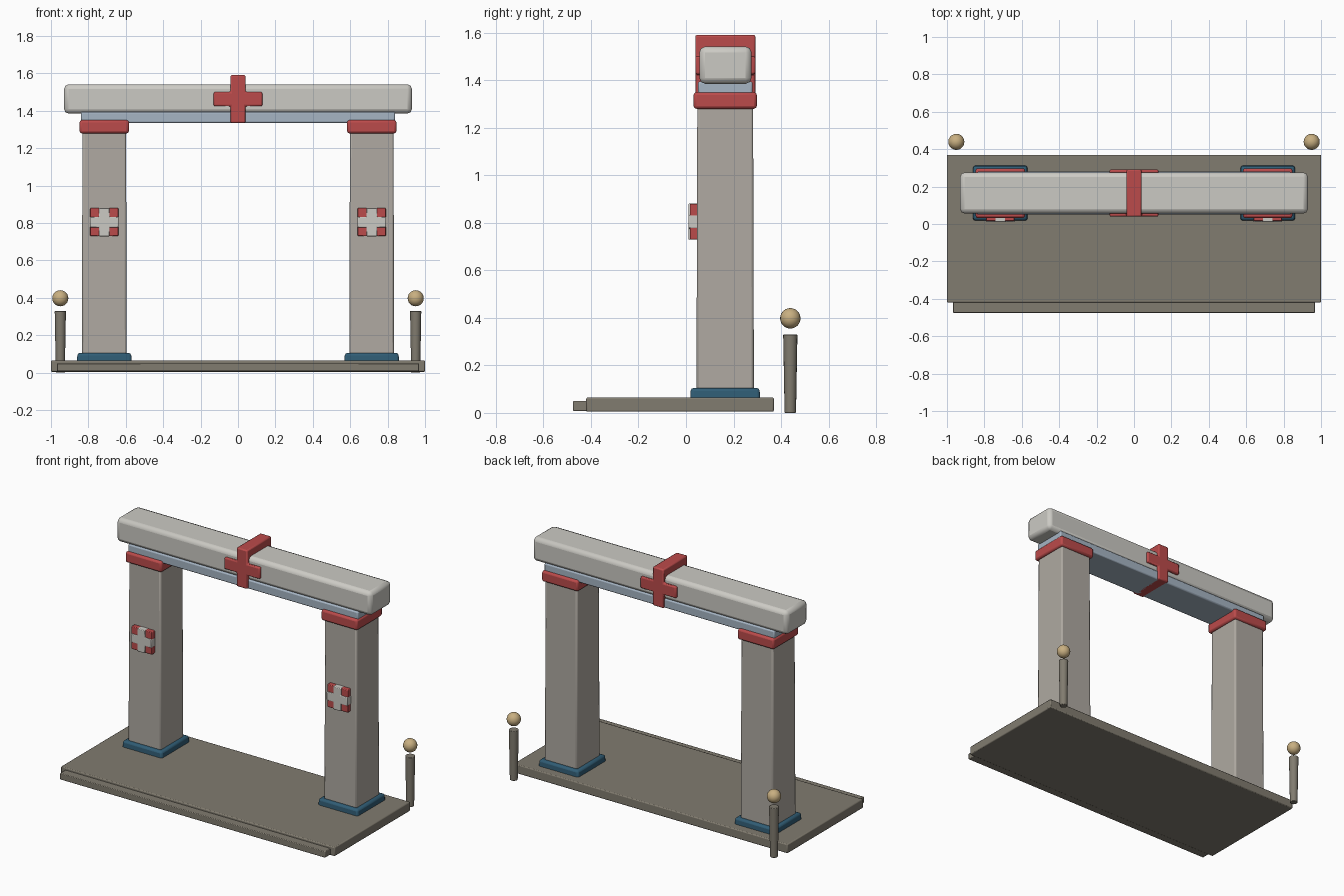
import bpy, bmesh
from mathutils import Matrix, Vector

if "Cube" in bpy.data.objects:
    bpy.data.objects.remove(bpy.data.objects["Cube"])

def mat(name, rgb):
    m = bpy.data.materials.new(name)
    m.diffuse_color = (*rgb, 1)
    m.use_nodes = True
    m.node_tree.nodes["Principled BSDF"].inputs["Base Color"].default_value = m.diffuse_color
    return m

STONE = mat("stone", (0.22, 0.20, 0.16))
PILLAR = mat("pillar_stone", (0.43, 0.40, 0.36))
PALE = mat("pale_stone", (0.60, 0.59, 0.55))
RED = mat("red", (0.50, 0.07, 0.07))
BLUE = mat("dark_blue", (0.03, 0.11, 0.18))
STEEL = mat("blue_grey", (0.38, 0.46, 0.55))
SAND = mat("sand", (0.58, 0.43, 0.22))

def finish(name, bm, material, bevel=0, mirror=False):
    me = bpy.data.meshes.new(name)
    bm.to_mesh(me)
    bm.free()
    me.materials.append(material)
    ob = bpy.data.objects.new(name, me)
    bpy.context.collection.objects.link(ob)
    bpy.ops.object.select_all(action='DESELECT')
    bpy.context.view_layer.objects.active = ob
    ob.select_set(True)
    bpy.ops.object.shade_smooth_by_angle(angle=0.6)
    if bevel:
        b = ob.modifiers.new("Bevel", 'BEVEL')
        b.width, b.segments = bevel, 2
    if mirror:
        ob.modifiers.new("Mirror", 'MIRROR').use_axis[0] = True
    return ob

def add_box(bm, x, y, z, top=1.0):
    """Box from (min, max) ranges, with the top face scaled for a taper."""
    c = Vector(((x[0] + x[1]) / 2, (y[0] + y[1]) / 2, (z[0] + z[1]) / 2))
    size = Vector((x[1] - x[0], y[1] - y[0], z[1] - z[0]))
    for v in bmesh.ops.create_cube(bm, size=1)['verts']:
        k = top if v.co.z > 0 else 1
        v.co = c + Vector((v.co.x * size.x * k, v.co.y * size.y * k, v.co.z * size.z))

def box(name, material, x, y, z, bevel=0.006, top=1.0, mirror=False):
    bm = bmesh.new()
    add_box(bm, x, y, z, top)
    return finish(name, bm, material, bevel, mirror)

def cross(name, material, cx, cz, arm, bar, y, bevel, mirror=False):
    """Cross-shaped prism: arm = half lengths (x, z), bar = half thicknesses (x, z)."""
    bm = bmesh.new()
    a, b = arm
    p, q = bar
    outline = [(p, b), (p, q), (a, q), (a, -q), (p, -q), (p, -b),
               (-p, -b), (-p, -q), (-a, -q), (-a, q), (-p, q), (-p, b)]
    face = bm.faces.new([bm.verts.new((cx + u, y[0], cz + w)) for u, w in outline])
    ext = bmesh.ops.extrude_face_region(bm, geom=[face])['geom']
    bmesh.ops.translate(bm, vec=(0, y[1] - y[0], 0),
                        verts=[g for g in ext if isinstance(g, bmesh.types.BMVert)])
    bmesh.ops.recalc_face_normals(bm, faces=bm.faces)
    return finish(name, bm, material, bevel, mirror)

# platform and front step
box("platform", STONE, (-1, 1), (-0.42, 0.37), (0.005, 0.065))
box("front_step", STONE, (-0.968, 0.968), (-0.475, -0.40), (0.008, 0.05), 0.004)

# pillars with feet and capitals
box("pillar_foot", BLUE, (0.567, 0.863), (0.016, 0.314), (0.02, 0.105), 0.012, 0.97, True)
box("pillar", PILLAR, (0.595, 0.835), (0.044, 0.286), (0.06, 1.30), 0.01, 0.97, True)
box("pillar_capital", RED, (0.583, 0.847), (0.032, 0.298), (1.28, 1.35), 0.012, 1.0, True)

# lintel and roof beam
box("lintel", STEEL, (-0.84, 0.84), (0.05, 0.28), (1.335, 1.395), 0.008)
box("roof_beam", PALE, (-0.93, 0.93), (0.056, 0.276), (1.385, 1.542), 0.025)

# cross wrapped around the beam
cross("beam_cross", RED, 0, 1.463, (0.13, 0.128), (0.04, 0.038), (0.039, 0.292), 0.008)

# plaques on the pillars
box("pillar_plaque", RED, (0.64, 0.79), (0.016, 0.06), (0.73, 0.88), 0.004, 1.0, True)
cross("plaque_cross", PALE, 0.715, 0.805, (0.076, 0.076), (0.028, 0.028), (0.01, 0.06), 0.004, True)

# bollards with ball tops behind the platform
bm = bmesh.new()
bmesh.ops.create_cone(bm, cap_ends=True, segments=16, radius1=0.024, radius2=0.03,
                      depth=0.33, matrix=Matrix.Translation((0.95, 0.439, 0.165)))
finish("bollard", bm, STONE, 0.003, True)
bm = bmesh.new()
bmesh.ops.create_uvsphere(bm, u_segments=20, v_segments=12, radius=0.043,
                          matrix=Matrix.Translation((0.95, 0.439, 0.398)))
finish("bollard_ball", bm, SAND, 0, True)
